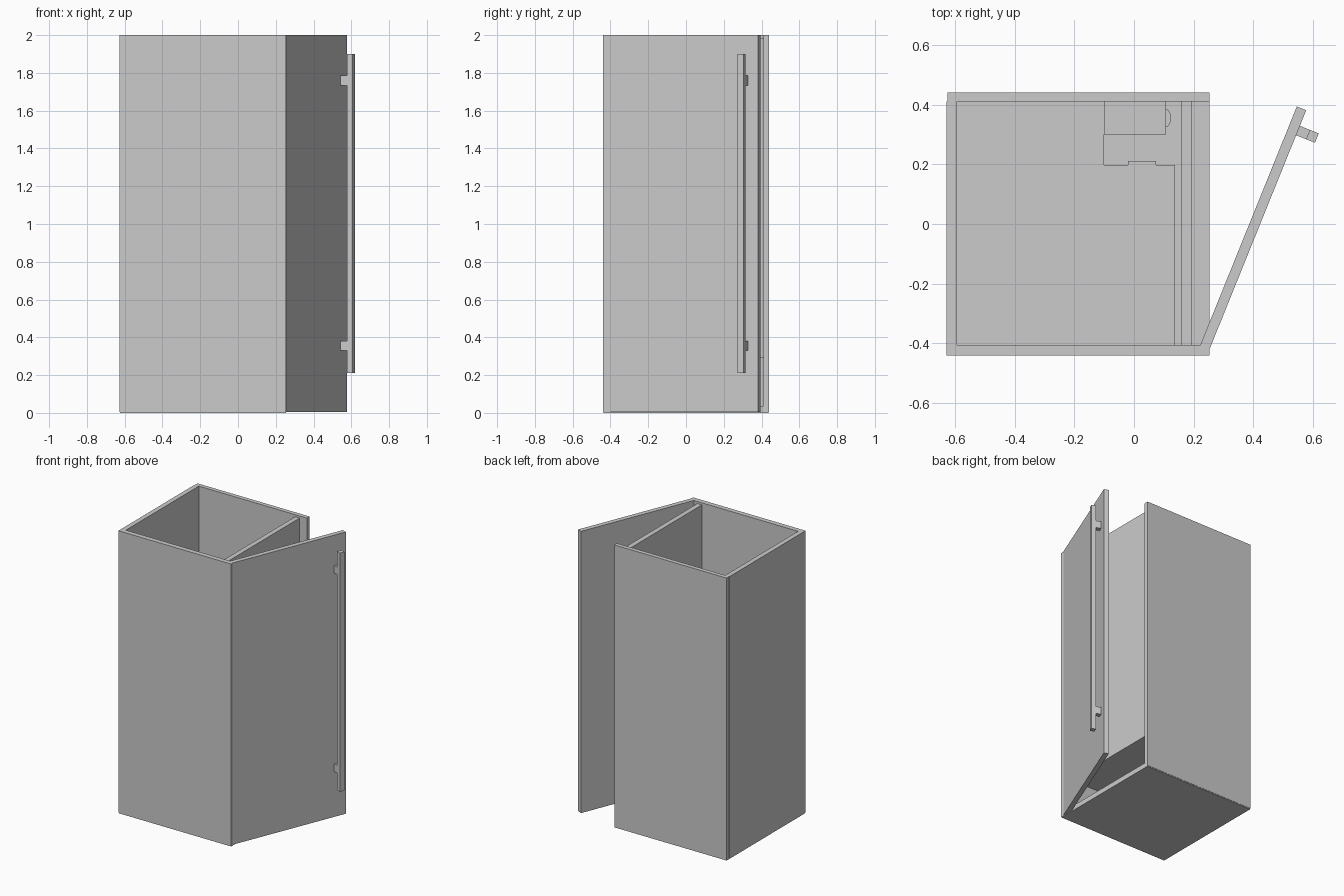
import bpy, bmesh, math
from mathutils import Vector

if "Cube" in bpy.data.objects:
    bpy.data.objects.remove(bpy.data.objects["Cube"])


def prism(name, pts, z0, z1):
    """Extrude a plan outline from z0 up to z1."""
    bm = bmesh.new()
    face = bm.faces.new([bm.verts.new((x, y, z0)) for x, y in pts])
    ext = bmesh.ops.extrude_face_region(bm, geom=[face])
    verts = [g for g in ext["geom"] if isinstance(g, bmesh.types.BMVert)]
    bmesh.ops.translate(bm, verts=verts, vec=(0, 0, z1 - z0))
    bmesh.ops.recalc_face_normals(bm, faces=bm.faces[:])
    me = bpy.data.meshes.new(name)
    bm.to_mesh(me)
    bm.free()
    ob = bpy.data.objects.new(name, me)
    bpy.context.collection.objects.link(ob)
    return ob


def box(name, x0, x1, y0, y1, z0, z1):
    return prism(name, [(x0, y0), (x1, y0), (x1, y1), (x0, y1)], z0, z1)


# Cabinet shell, open at the top and on the door side
box("floor", -0.625, 0.253, -0.438, 0.438, 0.0, 0.036)
box("left_wall", -0.628, -0.594, -0.405, 0.41, 0.006, 2.0)
box("front_wall", -0.628, 0.253, -0.44, -0.405, 0.006, 2.0)
box("back_wall", -0.625, 0.253, 0.41, 0.44, 0.006, 2.0)

# Inner partition and the shelf at its foot
box("partition", 0.16, 0.195, -0.405, 0.41, 0.29, 1.985)
box("shelf", -0.594, 0.16, -0.405, 0.41, 0.29, 0.325)

# Notched liner on the shelf
prism("shelf_liner", [(-0.594, -0.405), (0.137, -0.405), (0.137, 0.197),
                      (-0.10, 0.197), (-0.10, 0.41), (-0.594, 0.41)], 0.325, 0.36)

# Fittings in the notched corner
box("corner_unit", -0.10, 0.107, 0.30, 0.41, 0.325, 0.55)
arc = [(0.107 + 0.017 * math.cos(a), 0.355 + 0.03 * math.sin(a))
       for a in [math.radians(-90 + 180 * i / 10) for i in range(11)]]
prism("corner_unit_knob", arc, 0.41, 0.47)
box("notch_plate", -0.02, 0.073, 0.197, 0.212, 0.325, 0.355)

# Door swung open about the front right corner
hinge = Vector((0.254, -0.418))
u = Vector((0.375, 0.927)).normalized()
n = Vector((u.y, -u.x))
LENGTH, THICK = 0.862, 0.034


def on_door(name, a0, a1, d0, d1, z0, z1):
    """Block in door coordinates: a along the door, d out from its face."""
    pts = [hinge + u * a + n * d for a, d in ((a0, d0), (a0, d1), (a1, d1), (a1, d0))]
    return prism(name, [tuple(p) for p in pts], z0, z1)


on_door("door", 0.0, LENGTH, -THICK, 0.0, 0.006, 2.0)

# Long bar handle on two brackets
on_door("handle_bar", 0.772, 0.806, 0.036, 0.068, 0.21, 1.90)
for i, z in enumerate((0.355, 1.76)):
    on_door(f"handle_bracket_{i + 1}", 0.772, 0.806, 0.0, 0.036, z - 0.026, z + 0.026)
